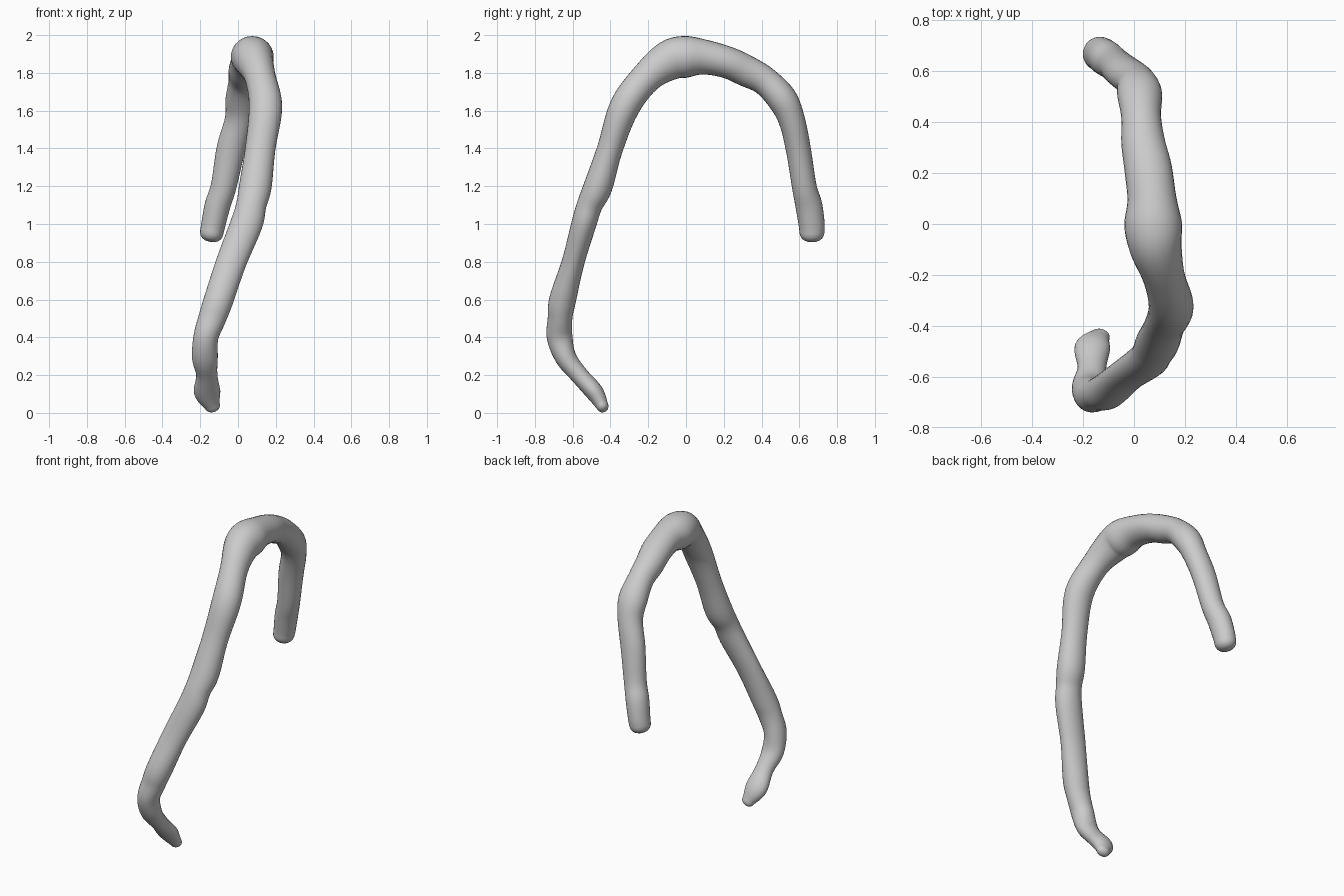
import bpy, bmesh, math
from mathutils import Vector

if "Cube" in bpy.data.objects:
    bpy.data.objects.remove(bpy.data.objects["Cube"])

# Path stations: x, y, z, half width (sideways), half depth (in the arch plane)
STATIONS = [
    (-.137, -.445, .04, .042, .033), (-.163, -.485, .11, .070, .048),
    (-.165, -.565, .20, .056, .048), (-.175, -.635, .29, .068, .056),
    (-.170, -.669, .40, .066, .068), (-.137, -.667, .50, .073, .065),
    (-.102, -.653, .60, .078, .071), (-.035, -.597, .80, .080, .060),
    (.045, -.541, 1.0, .085, .066), (.070, -.510, 1.1, .080, .068),
    (.092, -.465, 1.2, .086, .076), (.118, -.402, 1.4, .080, .068),
    (.146, -.325, 1.62, .088, .080), (.118, -.21, 1.775, .082, .083),
    (.085, -.09, 1.865, .103, .106), (.075, .0, 1.885, .113, .110),
    (.070, .10, 1.883, .096, .092), (.055, .22, 1.855, .093, .084),
    (.036, .32, 1.81, .086, .083), (.028, .42, 1.755, .078, .076),
    (.022, .51, 1.66, .088, .079), (.006, .56, 1.55, .076, .070),
    (-.037, .594, 1.4, .076, .066), (-.076, .626, 1.2, .068, .065),
    (-.108, .650, 1.1, .068, .071), (-.130, .665, 1.0, .064, .069),
    (-.139, .667, .955, .062, .066),
]
STEPS, SIDES, CAP = 5, 28, 5


def catmull(p, i, t):
    a, b, c, d = (p[min(max(i + k, 0), len(p) - 1)] for k in (-1, 0, 1, 2))
    return [0.5 * (2 * q + (r - o) * t + (2 * o - 5 * q + 4 * r - s) * t * t
                   + (3 * q - o - 3 * r + s) * t ** 3)
            for o, q, r, s in zip(a, b, c, d)]


# Smooth path
samples = [catmull(STATIONS, i, k / STEPS)
           for i in range(len(STATIONS) - 1) for k in range(STEPS)]
samples.append(list(STATIONS[-1]))
pts = [Vector(s[:3]) for s in samples]
n = len(pts)
tans = [(pts[min(i + 2, n - 1)] - pts[max(i - 2, 0)]).normalized() for i in range(n)]

bm = bmesh.new()
rings = []


def add_ring(centre, tan, w, d):
    side = (Vector((1, 0, 0)) - tan * tan.x).normalized()
    up = tan.cross(side)
    rings.append([bm.verts.new(centre + side * w * math.cos(a) + up * d * math.sin(a))
                  for a in (2 * math.pi * k / SIDES for k in range(SIDES))])


def add_cap(i, sign, length, order):
    # Rounded end made of shrinking rings
    w, d = samples[i][3:]
    for k in order:
        a = k / CAP * math.pi / 2 * 0.96
        f = math.cos(a) ** 0.8
        add_ring(pts[i] + tans[i] * sign * length * math.sin(a), tans[i], w * f, d * f)


add_cap(0, -1, .036, range(CAP, 0, -1))
for p, t, s in zip(pts, tans, samples):
    add_ring(p, t, s[3], s[4])
add_cap(n - 1, 1, .05, range(1, CAP + 1))

# Skin the rings and close both ends
for r0, r1 in zip(rings, rings[1:]):
    for k in range(SIDES):
        j = (k + 1) % SIDES
        bm.faces.new((r0[k], r0[j], r1[j], r1[k]))
bm.faces.new(rings[0])
bm.faces.new(rings[-1])
bmesh.ops.recalc_face_normals(bm, faces=bm.faces)
for f in bm.faces:
    f.smooth = True

mesh = bpy.data.meshes.new("curved_tube")
bm.to_mesh(mesh)
bm.free()
bpy.context.collection.objects.link(bpy.data.objects.new("curved_tube", mesh))
